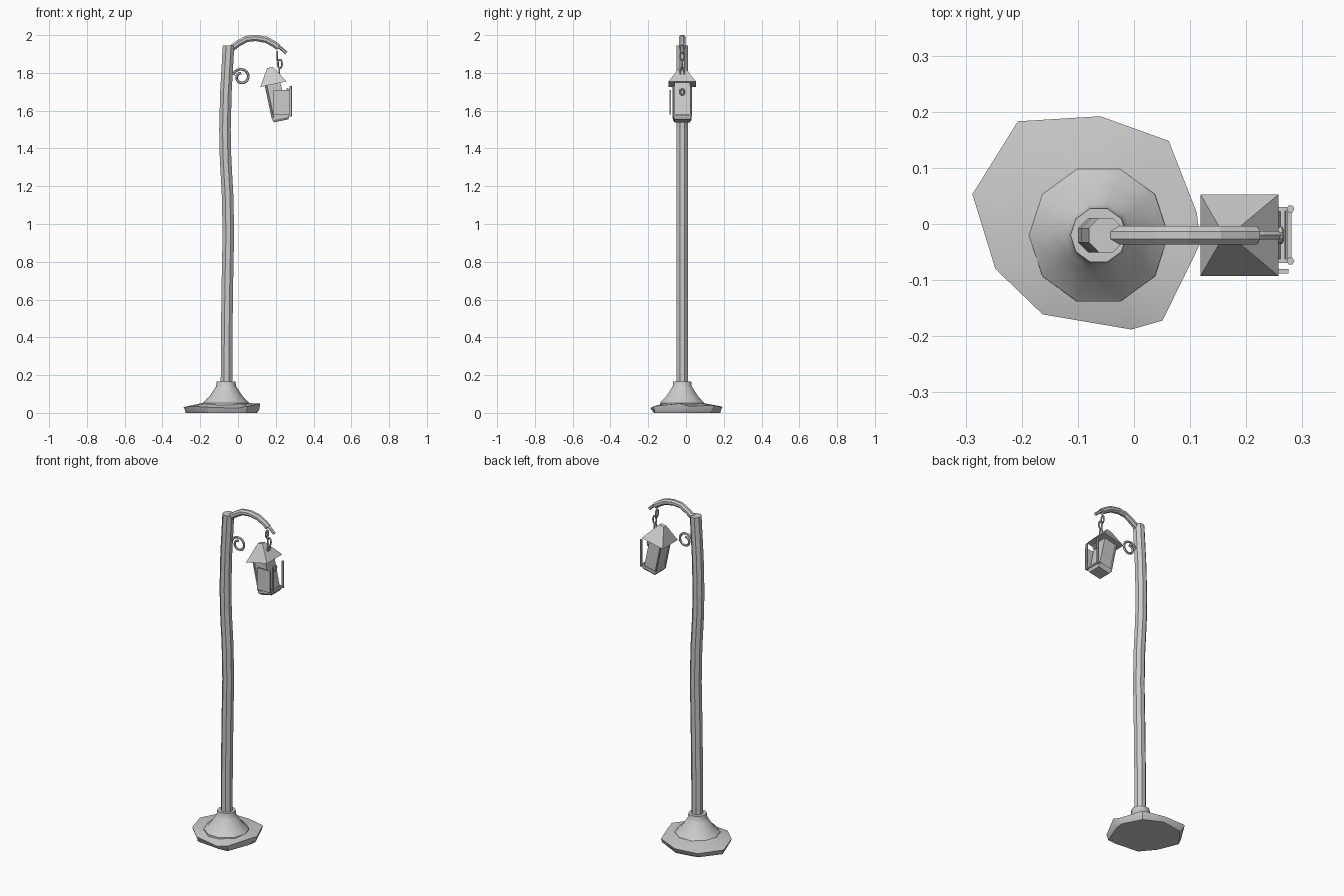
import bpy, bmesh, math
from mathutils import Vector, Matrix

if "Cube" in bpy.data.objects:
    bpy.data.objects.remove(bpy.data.objects["Cube"])

metal = bpy.data.materials.new("grey_metal")
metal.diffuse_color = (0.6, 0.6, 0.6, 1)
metal.use_nodes = True
metal.node_tree.nodes["Principled BSDF"].inputs["Base Color"].default_value = metal.diffuse_color
CY = -0.02  # centre line of the lamp in y


def finish(name, bm, angle=None):
    bmesh.ops.recalc_face_normals(bm, faces=bm.faces)
    me = bpy.data.meshes.new(name)
    bm.to_mesh(me)
    bm.free()
    me.materials.append(metal)
    ob = bpy.data.objects.new(name, me)
    bpy.context.collection.objects.link(ob)
    if angle:
        bpy.ops.object.select_all(action='DESELECT')
        ob.select_set(True)
        bpy.context.view_layer.objects.active = ob
        bpy.ops.object.shade_smooth_by_angle(angle=math.radians(angle))
    return ob


def loft(name, rings, closed=False, angle=None):
    """Skin a list of equal-length vertex rings."""
    bm = bmesh.new()
    vs = [[bm.verts.new(p) for p in r] for r in rings]
    n = len(vs[0])
    pairs = list(zip(vs, vs[1:])) + ([(vs[-1], vs[0])] if closed else [])
    for a, b in pairs:
        for i in range(n):
            j = (i + 1) % n
            bm.faces.new((a[i], a[j], b[j], b[i]))
    if not closed:
        bm.faces.new(vs[0])
        bm.faces.new(vs[-1])
    return finish(name, bm, angle)


def ring(cx, z, r, n, off=0.0):
    return [(cx + r * math.cos(off + math.tau * i / n),
             CY + r * math.sin(off + math.tau * i / n), z) for i in range(n)]


def tube(name, path, r, n=6, closed=False, y=CY, angle=None):
    """Sweep an n-sided section along (x, z) points in the xz plane."""
    pts = [Vector((x, y, z)) for x, z in path]
    rings = []
    for i, p in enumerate(pts):
        a = pts[i - 1] if (i or closed) else p
        b = pts[(i + 1) % len(pts)] if (closed or i < len(pts) - 1) else p
        t = (b - a).normalized()
        side = Vector((0, 1, 0))
        up = t.cross(side)
        rings.append([p + r * (math.cos(k) * side + math.sin(k) * up)
                      for k in (math.tau * (j + 0.5) / n for j in range(n))])
    return loft(name, rings, closed, angle)


def block(name, levels):
    """Stacked rectangles: (z, half_x, half_y)."""
    return loft(name, [[(-a, -b, z), (a, -b, z), (a, b, z), (-a, b, z)]
                       for z, a, b in levels])


# Rough stone slab: irregular outline with an overhanging rim
rim = [(0.118, -0.035, 0.05), (0.112, 0.02, 0.035), (0.062, 0.148, 0.04), (-0.06, 0.192, 0.03),
       (-0.207, 0.183, 0.035), (-0.288, 0.053, 0.03), (-0.247, -0.08, 0.035),
       (-0.163, -0.161, 0.03), (-0.005, -0.188, 0.025), (0.051, -0.172, 0.035)]
c = Vector((-0.07, CY, 0))


def shrink(p, s, z):
    return (c.x + (p[0] - c.x) * s, c.y + (p[1] - c.y) * s, z)


loft("base_slab", [[shrink(p, 0.95 if i % 2 else 0.88, 0.0) for i, p in enumerate(rim)],
                   [shrink(p, 0.97, 0.016) for p in rim], rim,
                   [shrink(p, 0.55, 0.052) for p in rim]], angle=30)

# Flared foot with a collar
loft("flared_foot", [ring(-0.063, z, r, 10) for z, r in
                     [(0.03, 0.125), (0.052, 0.124), (0.085, 0.09), (0.13, 0.06),
                      (0.14, 0.053), (0.165, 0.05)]], angle=40)

# Slightly crooked eight-sided pole
pole = [(0.15, -0.061), (0.4, -0.06), (0.7, -0.056), (0.95, -0.051), (1.15, -0.055),
        (1.35, -0.066), (1.5, -0.069), (1.7, -0.064), (1.945, -0.05)]
loft("pole", [ring(x, z, 0.033, 8, math.pi / 8) for z, x in pole])

# Curved arm and its thin hooked tip
tube("arm", [(-0.034, 1.93), (0.0, 1.955), (0.045, 1.98), (0.095, 1.985),
             (0.15, 1.975), (0.19, 1.953), (0.215, 1.935)], 0.018, 8)
tube("arm_tip", [(0.205, 1.945), (0.228, 1.93), (0.256, 1.905)], 0.009)

# Scroll under the arm
scroll = []
for i in range(19):
    a = math.radians(165 - 24 * i)
    r = 0.046 - 0.0014 * i
    scroll.append((0.018 + r * math.cos(a), 1.778 + r * math.sin(a)))
tube("scroll", scroll, 0.007, 6, angle=30)


# Chain links, alternately turned
def link(name, x, z, h, turn):
    path = [(0.011 * math.cos(k), h * math.sin(k)) for k in
            (math.tau * i / 10 for i in range(10))]
    ob = tube(name, path, 0.005, 5, True, 0.0)
    ob.data.transform(Matrix.Translation((x, CY, z)) @ Matrix.Rotation(math.radians(turn), 4, 'Z'))


for i, (x, z, turn) in enumerate([(0.207, 1.89, 90), (0.222, 1.848, 0), (0.218, 1.803, 90)]):
    link(f"chain_link_{i + 1}", x, z, 0.024, turn)
link("front_ring", 0.262, 1.70, 0.016, 90)

# Lantern, modelled upright and then tilted
tilt = Matrix.Translation((0.188, CY, 1.74)) @ Matrix.Rotation(math.radians(-12), 4, 'Y')
parts = [block("lantern_roof", [(0.0, 0.071, 0.0725), (0.09, 0.016, 0.012)]),
         block("lantern_body", [(-0.18, 0.038, 0.042), (0.002, 0.038, 0.042)]),
         block("lantern_floor", [(-0.198, 0.038, 0.04), (-0.185, 0.046, 0.049),
                                 (-0.172, 0.046, 0.049)])]
for s in (-1, 1):
    parts.append(tube("lantern_left_post", [(-0.041, -0.175), (-0.041, 0.0)], 0.006, 6, y=s * 0.045))
for ob in parts:
    ob.data.transform(tilt)

# Loosened right-hand frame standing upright
for y in (0.027, -0.066):
    tube("loose_post", [(0.279, 1.57), (0.279, 1.73)], 0.007, 6, y=y)
    tube("frame_bracket", [(0.25, 1.574), (0.28, 1.578)], 0.005, 4, y=y)
bar = block("loose_crossbar", [(1.572, 0.004, 0.045), (1.582, 0.004, 0.045)])
bar.data.transform(Matrix.Translation((0.277, CY, 0)))

# Loosened front pane
pane = block("loose_pane", [(1.58, 0.043, 0.004), (1.71, 0.043, 0.004)])
pane.data.transform(Matrix.Translation((0.232, -0.084, 0)))
